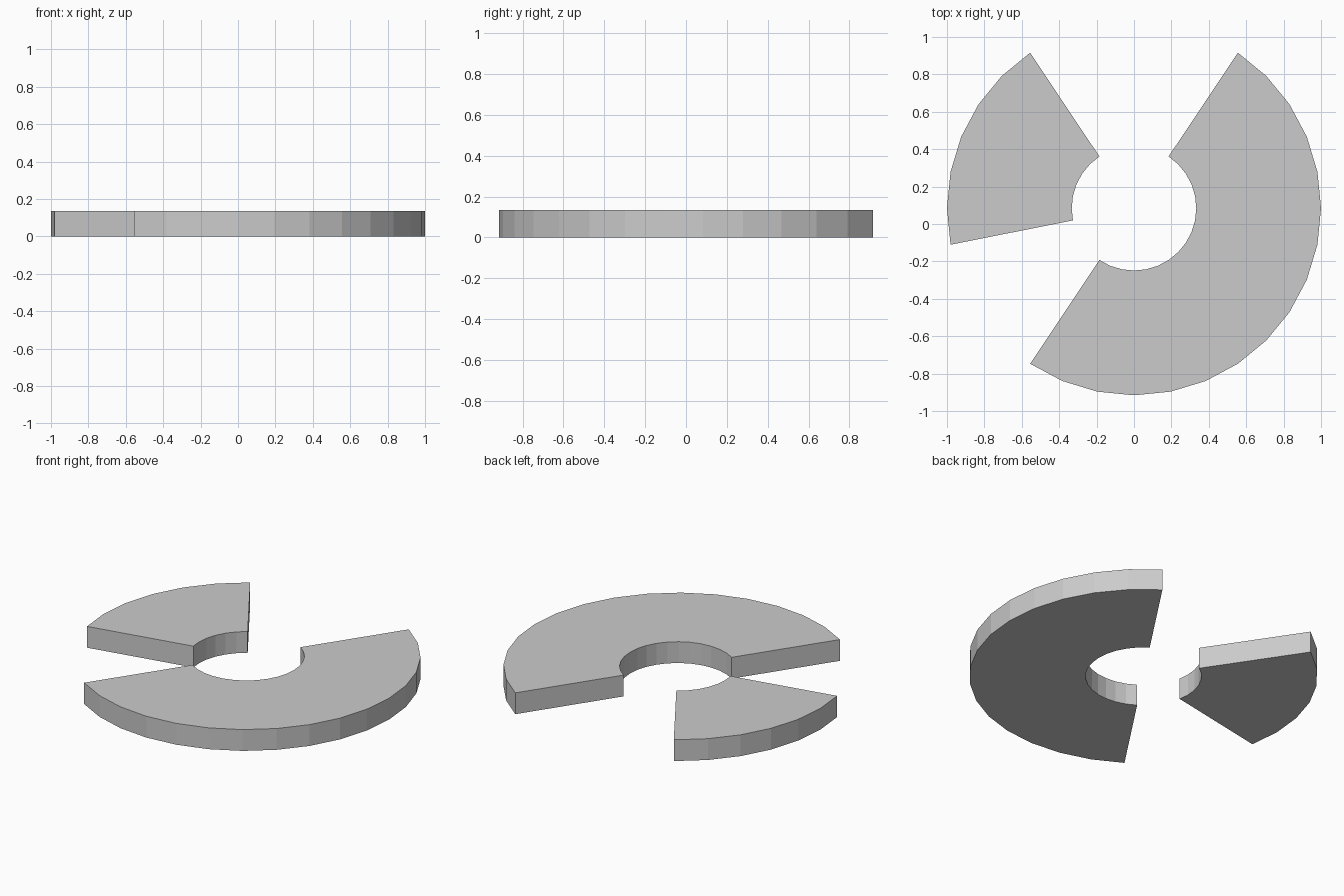
import bpy, bmesh
from math import cos, sin, radians

if "Cube" in bpy.data.objects:
    bpy.data.objects.remove(bpy.data.objects["Cube"])

STEP = 360 / 32          # facets of the full ring
OUTER, INNER, HEIGHT = 1.0, 0.333, 0.135
CENTRE_Y = 0.0843


def ring_sector(name, start, count):
    """Flat-faced ring slice: start angle in degrees, count of facets."""
    bm = bmesh.new()
    angles = [radians(start + i * STEP) for i in range(count + 1)]
    # four-corner cross-section at each angle
    sections = [[bm.verts.new((r * cos(a), r * sin(a) + CENTRE_Y, z))
                 for r, z in ((INNER, 0), (OUTER, 0), (OUTER, HEIGHT), (INNER, HEIGHT))]
                for a in angles]
    for s, t in zip(sections, sections[1:]):
        for k in range(4):
            n = (k + 1) % 4
            bm.faces.new((s[k], s[n], t[n], t[k]))
    # end caps
    bm.faces.new(sections[0])
    bm.faces.new(sections[-1])
    bmesh.ops.recalc_face_normals(bm, faces=bm.faces[:])
    mesh = bpy.data.meshes.new(name)
    bm.to_mesh(mesh)
    bm.free()
    obj = bpy.data.objects.new(name, mesh)
    bpy.context.collection.objects.link(obj)
    return obj


# half ring on the right, small slice on the left
ring_sector("large_ring_sector", -123.75, 16)
ring_sector("small_ring_sector", 123.75, 6)
